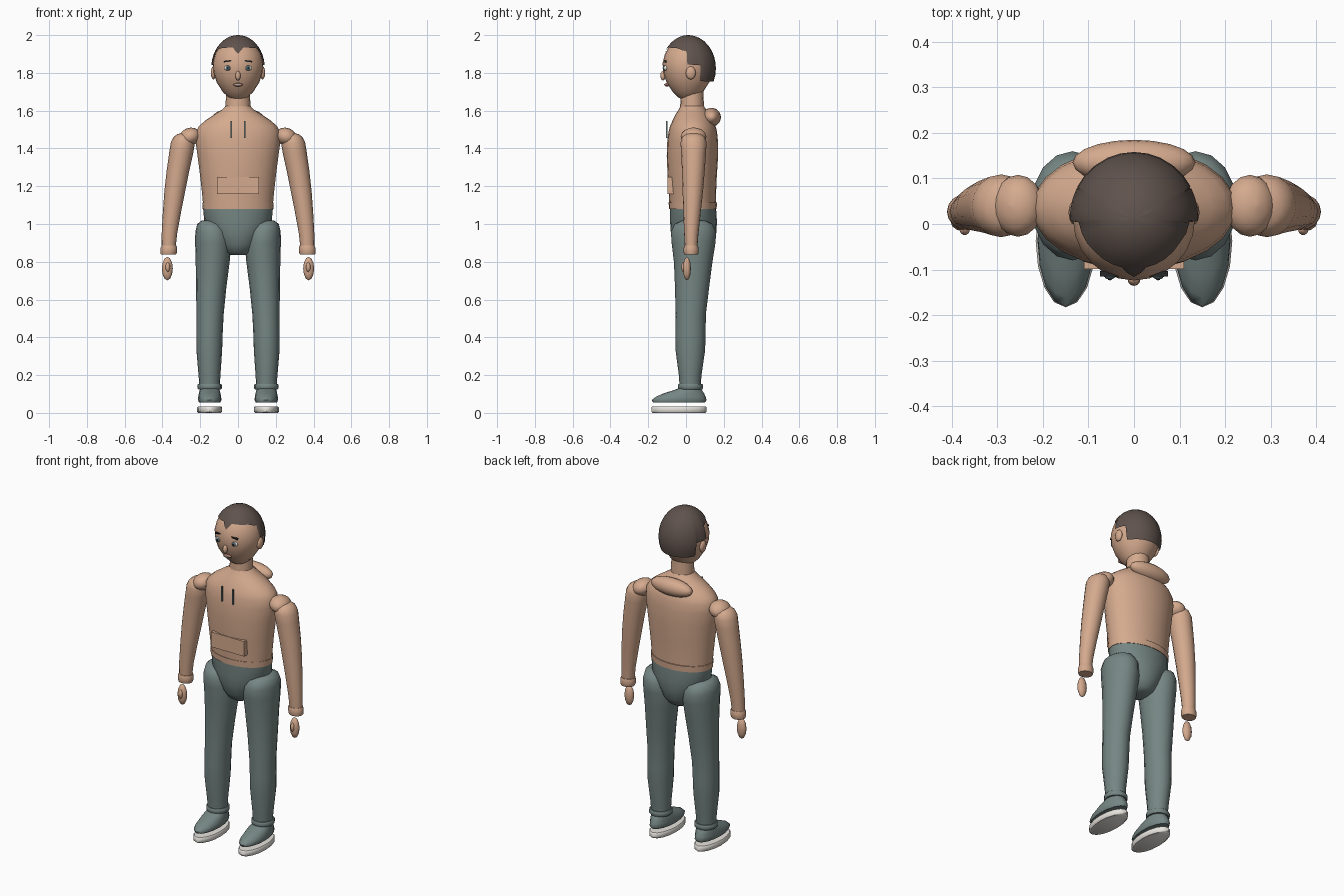
import bpy, math
from mathutils import Matrix


def mat(name, r, g, b):
    m = bpy.data.materials.new(name)
    m.diffuse_color = (r, g, b, 1)
    return m


SKIN = mat("skin", 0.66, 0.40, 0.27)
GREEN = mat("grey_green", 0.18, 0.24, 0.23)
HAIR = mat("dark_brown", 0.115, 0.085, 0.073)
WHITE = mat("off_white", 0.85, 0.82, 0.77)
IRIS = mat("eye_teal", 0.10, 0.16, 0.18)
DARK = mat("near_black", 0.02, 0.02, 0.02)
LIP = mat("lip", 0.45, 0.22, 0.17)


def make(name, verts, faces, m, angle=45):
    me = bpy.data.meshes.new(name)
    me.from_pydata(verts, [], faces)
    me.materials.append(m)
    ob = bpy.data.objects.new(name, me)
    bpy.context.collection.objects.link(ob)
    bpy.ops.object.select_all(action='DESELECT')
    ob.select_set(True)
    bpy.context.view_layer.objects.active = ob
    bpy.ops.object.shade_smooth_by_angle(angle=math.radians(angle))
    return ob


def skin_rings(rings, n, cap_low=True, cap_high=True):
    """Faces joining rings of n points, listed from bottom to top."""
    f = []
    for k in range(rings - 1):
        for i in range(n):
            j = (i + 1) % n
            f.append((k * n + i, k * n + j, (k + 1) * n + j, (k + 1) * n + i))
    if cap_low:
        f.append(tuple(reversed(range(n))))
    if cap_high:
        f.append(tuple(range((rings - 1) * n, rings * n)))
    return f


def loft(name, rings, m, n=16, angle=45):
    """Stack of ellipses (x, y, z, rx, ry) from bottom to top."""
    v = [(x + rx * math.cos(2 * math.pi * i / n), y + ry * math.sin(2 * math.pi * i / n), z)
         for x, y, z, rx, ry in rings for i in range(n)]
    return make(name, v, skin_rings(len(rings), n), m, angle)


def ball(name, c, r, m, n=16, tilt=0):
    """Ellipsoid, optionally tilted about the y axis."""
    k = n // 2
    rings = []
    for i in range(k + 1):
        a = -math.pi / 2 + math.pi * i / k
        w = max(math.cos(a), 0.02)
        rings.append((0, 0, r[2] * math.sin(a), r[0] * w, r[1] * w))
    ob = loft(name, rings, m, n, 60)
    ob.data.transform(Matrix.Translation(c) @ Matrix.Rotation(tilt, 4, 'Y'))
    return ob


def box(name, c, h, m, tilt=0):
    v = [(sx * h[0], sy * h[1], sz * h[2]) for sz in (-1, 1)
         for sx, sy in ((-1, -1), (1, -1), (1, 1), (-1, 1))]
    ob = make(name, v, skin_rings(2, 4), m)
    ob.data.transform(Matrix.Translation(c) @ Matrix.Rotation(tilt, 4, 'Y'))
    return ob


# torso, hem, pocket, drawstrings and hood
loft("torso", [(0, .035, 1.08, .183, .122), (0, .034, 1.16, .19, .125), (0, .033, 1.25, .2, .13),
               (0, .034, 1.36, .214, .136), (0, .035, 1.44, .225, .134), (0, .036, 1.49, .222, .128),
               (0, .036, 1.52, .205, .12), (0, .036, 1.55, .17, .106), (0, .035, 1.58, .125, .09),
               (0, .034, 1.605, .085, .073), (0, .033, 1.625, .066, .062)], SKIN, 24)
loft("hem", [(0, .036, 1.08, .187, .126), (0, .036, 1.115, .189, .128)], SKIN, 24)
box("pocket", (0, -.083, 1.205), (.11, .016, .045), SKIN)
ball("hood", (0, .135, 1.565), (.135, .05, .05), SKIN, 20)
loft("neck", [(0, .032, 1.58, .068, .064), (0, .032, 1.72, .062, .06)], SKIN)

# pelvis
loft("pelvis", [(0, .04, .835, .045, .055), (0, .04, .85, .075, .08), (0, .04, .89, .105, .105),
                (0, .04, .95, .14, .12), (0, .04, 1.01, .178, .124), (0, .037, 1.085, .185, .122)],
     GREEN, 24)

# head: egg shape
EGG = [(1.655, .025), (1.67, .05), (1.70, .081), (1.75, .113), (1.80, .13), (1.85, .134),
       (1.90, .122), (1.94, .098), (1.97, .066), (1.985, .035), (1.99, .01)]
loft("head", [(0, .01, z, r, r * 1.0) for z, r in EGG], SKIN, 24, 70)

# hair: dome hanging to a hairline that varies around the head


def hairline(a):
    """a is the angle from the front, 0 to pi."""
    d = math.degrees(a)
    for lim, z0, z1 in ((14, 1.90, 1.935), (62, 1.935, 1.93), (86, 1.925, 1.915),
                        (88, 1.915, 1.845), (117, 1.845, 1.84), (119, 1.84, 1.758)):
        if d <= lim:
            lo = {14: 0, 62: 14, 86: 62, 88: 86, 117: 88, 119: 117}[lim]
            return z0 + (z1 - z0) * (d - lo) / (lim - lo)
    return 1.755


angles = [0, 7, 14, 25, 37, 50, 62, 74, 86, 88, 98, 108, 117, 119, 130, 143, 156, 168]
angles += [180] + [360 - d for d in reversed(angles[1:])]
N, K = len(angles), 10
hv = []
for k in range(K + 1):
    for d in angles:
        a = math.radians(d)
        low = hairline(min(a, 2 * math.pi - a))
        t0 = math.acos((low - 1.825) / .175)
        t = t0 + (0.03 - t0) * k / K
        r = .142 * math.sin(t)
        # the back is fuller than the front
        hv.append((r * math.sin(a), .012 - r * math.cos(a) * (1.03 if math.cos(a) < 0 else 1),
                   1.825 + .175 * math.cos(t)))
make("hair", hv, skin_rings(K + 1, N, cap_low=False), HAIR, 70)

# face centre
ball("nose", (0, -.122, 1.785), (.014, .014, .025), SKIN, 12)
ball("mouth", (0, -.1, 1.737), (.027, .015, .009), LIP, 12)
box("teeth", (0, -.1145, 1.738), (.014, .002, .003), WHITE)

for s, side in ((-1, "left"), (1, "right")):
    # face sides
    ball(side + "_ear", (s * .13, .025, 1.80), (.014, .027, .035), SKIN, 12)
    ball(side + "_eye", (s * .053, -.107, 1.826), (.02, .012, .015), WHITE, 12)
    ball(side + "_iris", (s * .053, -.115, 1.826), (.012, .007, .013), IRIS, 12)
    ball(side + "_pupil", (s * .053, -.12, 1.826), (.005, .004, .006), DARK, 8)
    box(side + "_brow", (s * .054, -.109, 1.862), (.02, .006, .004), DARK, s * .12)
    box(side + "_drawstring", (s * .037, -.101, 1.5), (.004, .004, .045), GREEN)

    # arm
    ball(side + "_shoulder", (s * .255, .04, 1.462), (.058, .068, .047), SKIN, 16, s * .35)
    loft(side + "_arm", [(s * x, y, z, rx, ry) for x, y, z, rx, ry in (
        (.368, .027, .86, .036, .032), (.363, .028, .95, .041, .038), (.350, .032, 1.06, .048, .046),
        (.335, .036, 1.17, .055, .054), (.318, .039, 1.28, .06, .06), (.300, .04, 1.38, .064, .066),
        (.292, .04, 1.43, .064, .069), (.287, .04, 1.46, .055, .06), (.285, .04, 1.475, .038, .042),
        (.284, .04, 1.482, .012, .014))], SKIN)
    loft(side + "_cuff", [(s * .368, .027, .838, .04, .036), (s * .367, .027, .85, .044, .04),
                          (s * .366, .027, .872, .044, .04), (s * .365, .027, .885, .04, .036)], SKIN)
    ball(side + "_hand", (s * .374, .005, .764), (.029, .021, .062), SKIN, 12)
    ball(side + "_thumb", (s * .372, -.013, .772), (.012, .012, .026), SKIN, 10)

    # leg
    loft(side + "_leg", [(s * x, y, z, rx, ry) for x, y, z, rx, ry in (
        (.15, .022, .125, .053, .055), (.151, .022, .2, .058, .06), (.152, .023, .33, .068, .078),
        (.151, .024, .42, .07, .08), (.148, .025, .52, .072, .08), (.142, .032, .66, .08, .09),
        (.134, .038, .8, .09, .102), (.131, .04, .9, .096, .116), (.135, .04, .96, .091, .12),
        (.143, .04, 1.0, .073, .1), (.147, .04, 1.018, .045, .062), (.148, .04, 1.022, .012, .016))],
         GREEN)
    loft(side + "_trouser_cuff", [(s * .15, .024, .125, .06, .062), (s * .15, .024, .13, .064, .066),
                                  (s * .15, .024, .148, .064, .066), (s * .15, .024, .154, .06, .062)],
         GREEN)

    # shoe and sole
    loft(side + "_shoe", [(s * .15, -.037, .055, .056, .138), (s * .15, -.036, .068, .062, .145),
                          (s * .15, -.028, .085, .061, .132), (s * .15, -.01, .105, .057, .105),
                          (s * .15, .01, .12, .053, .075), (s * .15, .022, .135, .048, .05)],
         GREEN, 16, 60)
    loft(side + "_sole", [(s * .15, -.037, 0, .06, .139), (s * .15, -.037, .006, .066, .146),
                          (s * .15, -.037, .028, .066, .146), (s * .15, -.037, .034, .062, .141)],
         WHITE)
